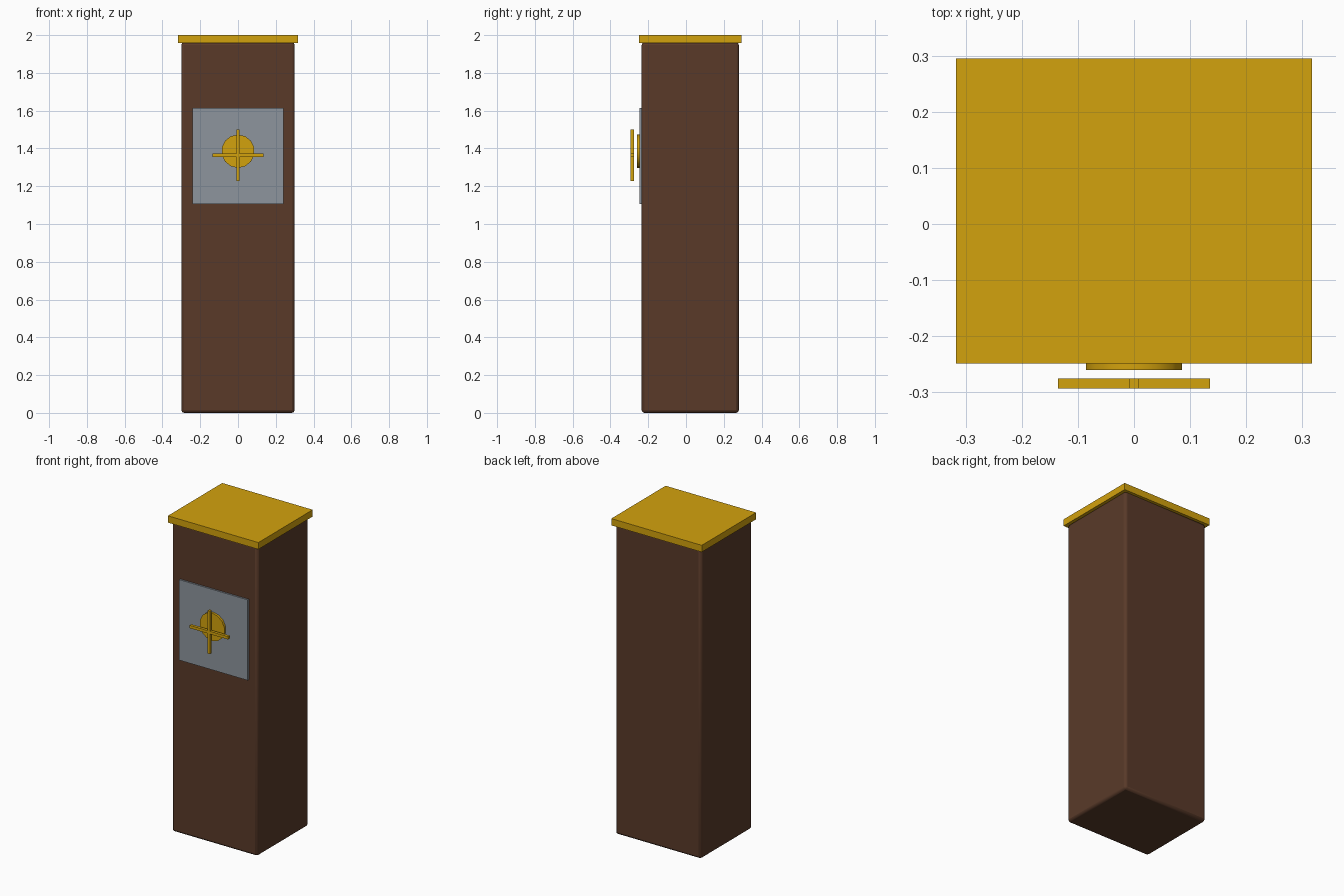
import bpy, math

if "Cube" in bpy.data.objects:
    bpy.data.objects.remove(bpy.data.objects["Cube"])


def material(name, color):
    m = bpy.data.materials.new(name)
    m.diffuse_color = (*color, 1)
    m.use_nodes = True
    m.node_tree.nodes["Principled BSDF"].inputs["Base Color"].default_value = m.diffuse_color
    return m


wood = material("dark_wood", (0.10, 0.042, 0.022))
gold = material("gold", (0.65, 0.36, 0.004))
steel = material("steel", (0.27, 0.30, 0.34))


def finish(name, mat):
    ob = bpy.context.object
    ob.name = name
    ob.data.materials.append(mat)
    return ob


def box(name, x, y, z, mat):
    """Box from (min, max) ranges."""
    r = (x, y, z)
    bpy.ops.mesh.primitive_cube_add(size=1, location=[(a + b) / 2 for a, b in r])
    bpy.context.object.scale = [b - a for a, b in r]
    bpy.ops.object.transform_apply(location=False, rotation=False, scale=True)
    return finish(name, mat)


# Cabinet body with softened edges
body = box("body", (-0.30, 0.30), (-0.235, 0.28), (0, 1.962), wood)
bevel = body.modifiers.new("soft_edges", 'BEVEL')
bevel.width = 0.015
bevel.segments = 2
bpy.ops.object.shade_smooth_by_angle(angle=math.radians(50))

# Overhanging top slab
box("top_cap", (-0.317, 0.317), (-0.249, 0.295), (1.957, 2.0), gold)

# Front plate
box("front_plate", (-0.24, 0.24), (-0.246, -0.232), (1.105, 1.615), steel)

# Round boss on the plate
bpy.ops.mesh.primitive_cylinder_add(vertices=14, radius=0.088, depth=0.018,
                                    location=(0, -0.251, 1.385),
                                    rotation=(math.radians(90), 0, 0))
finish("round_boss", gold)
bpy.ops.object.shade_smooth_by_angle(angle=math.radians(40))

# Crossed handle bars standing off in front of the boss
for name, hx, hz in (("handle_bar_horizontal", 0.135, 0.009),
                     ("handle_bar_vertical", 0.008, 0.136)):
    box(name, (-hx, hx), (-0.293, -0.275), (1.363 - hz, 1.363 + hz), gold)
